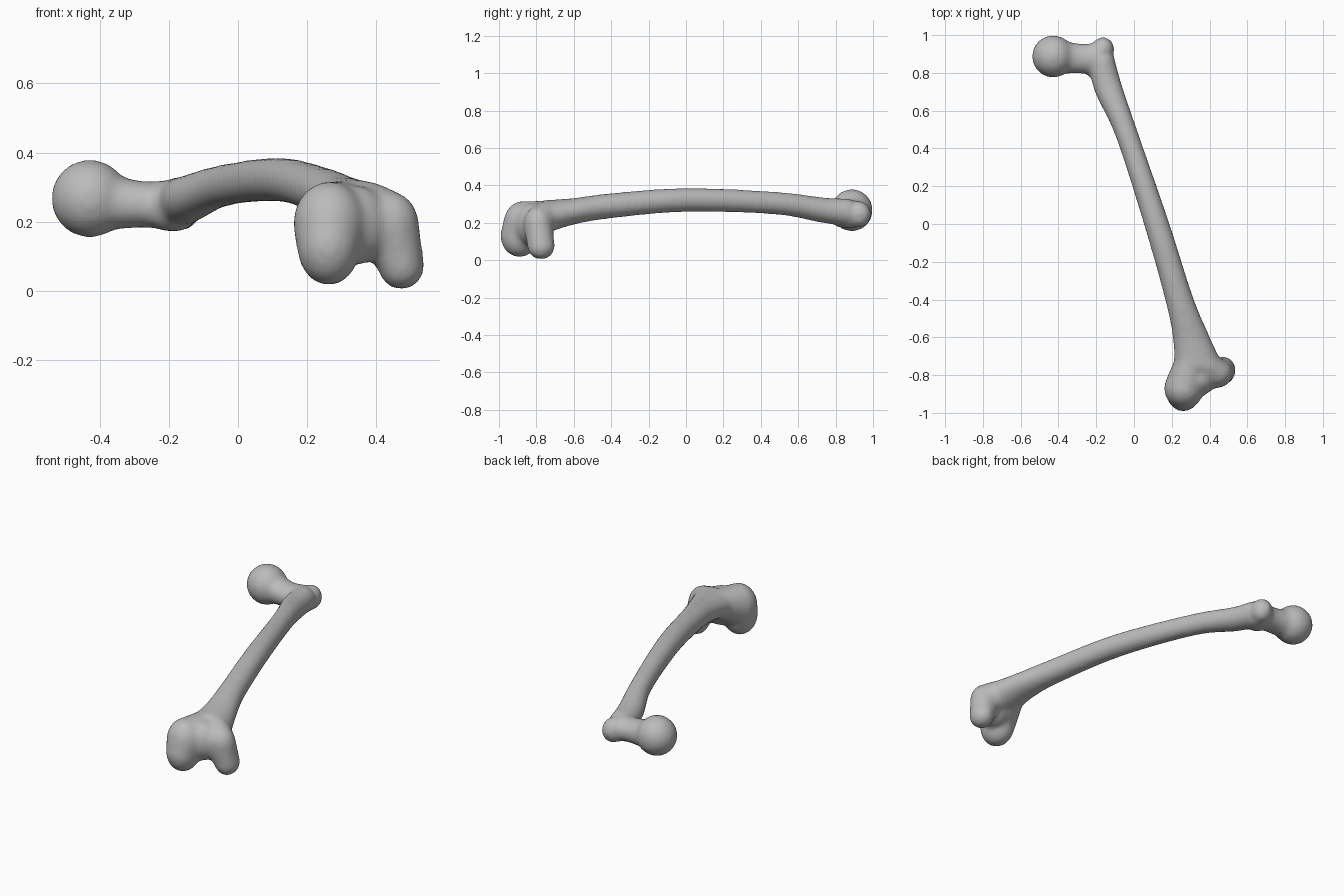
import bpy, bmesh
from math import cos, sin, tau
from mathutils import Matrix, Vector

cube = bpy.data.objects.get("Cube")
if cube:
    bpy.data.objects.remove(cube)

bone_grey = bpy.data.materials.new("bone_grey")
bone_grey.use_nodes = True
colour = (0.5, 0.5, 0.5, 1)
bone_grey.diffuse_color = colour
bone_grey.node_tree.nodes["Principled BSDF"].inputs["Base Color"].default_value = colour

bm = bmesh.new()


def blob(centre, radii):
    m = Matrix.Translation(centre) @ Matrix.Diagonal((*radii, 1))
    bmesh.ops.create_uvsphere(bm, u_segments=20, v_segments=12, radius=1, matrix=m)


def blob_chain(stations, steps=3):
    """Overlapping ellipsoids blended between (centre, radii) stations."""
    for (c0, r0), (c1, r1) in zip(stations, stations[1:]):
        for s in range(steps + 1):
            t = s / steps
            blob(Vector(c0).lerp(c1, t), Vector(r0).lerp(r1, t))


def tube(stations, steps=5, sides=20):
    """Smooth closed tube through (centre, side radius, upright radius) stations."""
    pts = [(Vector(c), Vector((a, b))) for c, a, b in stations]
    pts = [pts[0]] + pts + [pts[-1]]
    samples = []
    for i in range(1, len(pts) - 2):
        for s in range(steps):
            t = s / steps
            weights = (-t + 2*t*t - t**3, 2 - 5*t*t + 3*t**3,
                       t + 4*t*t - 3*t**3, t**3 - t*t)
            centre, radii = Vector((0, 0, 0)), Vector((0, 0))
            for w, (c, r) in zip(weights, pts[i - 1:i + 3]):
                centre += c * (w / 2)
                radii += r * (w / 2)
            samples.append((centre, radii))
    samples.append(pts[-1])
    rings = []
    for i, (centre, radii) in enumerate(samples):
        ahead = samples[min(i + 1, len(samples) - 1)][0]
        along = (ahead - samples[max(i - 1, 0)][0]).normalized()
        side = along.cross((0, 0, 1)).normalized()
        up = side.cross(along)
        rings.append([bm.verts.new(centre + side * radii.x * cos(tau * k / sides)
                                   + up * radii.y * sin(tau * k / sides))
                      for k in range(sides)])
    faces = [bm.faces.new(rings[0]), bm.faces.new(rings[-1])]
    for a, b in zip(rings, rings[1:]):
        for k in range(sides):
            n = (k + 1) % sides
            faces.append(bm.faces.new((a[k], a[n], b[n], b[k])))
    bmesh.ops.recalc_face_normals(bm, faces=faces)


# Bowed shaft, flaring toward the knee end
tube([((-0.17, 0.87, 0.255), 0.068, 0.075),
      ((-0.14, 0.73, 0.268), 0.075, 0.068),
      ((-0.04, 0.48, 0.305), 0.060, 0.061),
      ((0.12, 0.0, 0.322), 0.066, 0.064),
      ((0.24, -0.4, 0.291), 0.074, 0.067),
      ((0.30, -0.60, 0.262), 0.096, 0.070),
      ((0.335, -0.75, 0.235), 0.128, 0.088)])

# Ball head and neck
blob((-0.428, 0.887, 0.267), (0.113, 0.113, 0.113))
tube([((-0.40, 0.885, 0.26), 0.088, 0.088),
      ((-0.28, 0.875, 0.25), 0.080, 0.068),
      ((-0.17, 0.88, 0.25), 0.080, 0.075)])

# Outer hip knob with a low bump beneath
blob_chain([((-0.20, 0.84, 0.24), (0.07, 0.07, 0.07)),
            ((-0.165, 0.925, 0.245), (0.062, 0.066, 0.072))])
blob((-0.18, 0.87, 0.22), (0.06, 0.06, 0.05))

# Inner knee knuckle
blob_chain([((0.30, -0.75, 0.235), (0.095, 0.08, 0.085)),
            ((0.265, -0.87, 0.195), (0.107, 0.108, 0.122)),
            ((0.262, -0.89, 0.13), (0.092, 0.103, 0.115))])
# Outer knee knuckle
blob_chain([((0.38, -0.75, 0.23), (0.085, 0.075, 0.085)),
            ((0.435, -0.79, 0.19), (0.09, 0.08, 0.10)),
            ((0.472, -0.775, 0.075), (0.068, 0.075, 0.072))])
# Bridge between the knuckles
blob((0.345, -0.82, 0.19), (0.09, 0.09, 0.115))

mesh = bpy.data.meshes.new("thigh_bone")
bm.to_mesh(mesh)
bm.free()
mesh.materials.append(bone_grey)
bone = bpy.data.objects.new("thigh_bone", mesh)
bpy.context.collection.objects.link(bone)

# Fuse everything into one smooth skin
fuse = bone.modifiers.new("fuse", "REMESH")
fuse.mode = "VOXEL"
fuse.voxel_size = 0.013
fuse.use_smooth_shade = True
soften = bone.modifiers.new("soften", "SMOOTH")
soften.factor = 0.5
soften.iterations = 12
